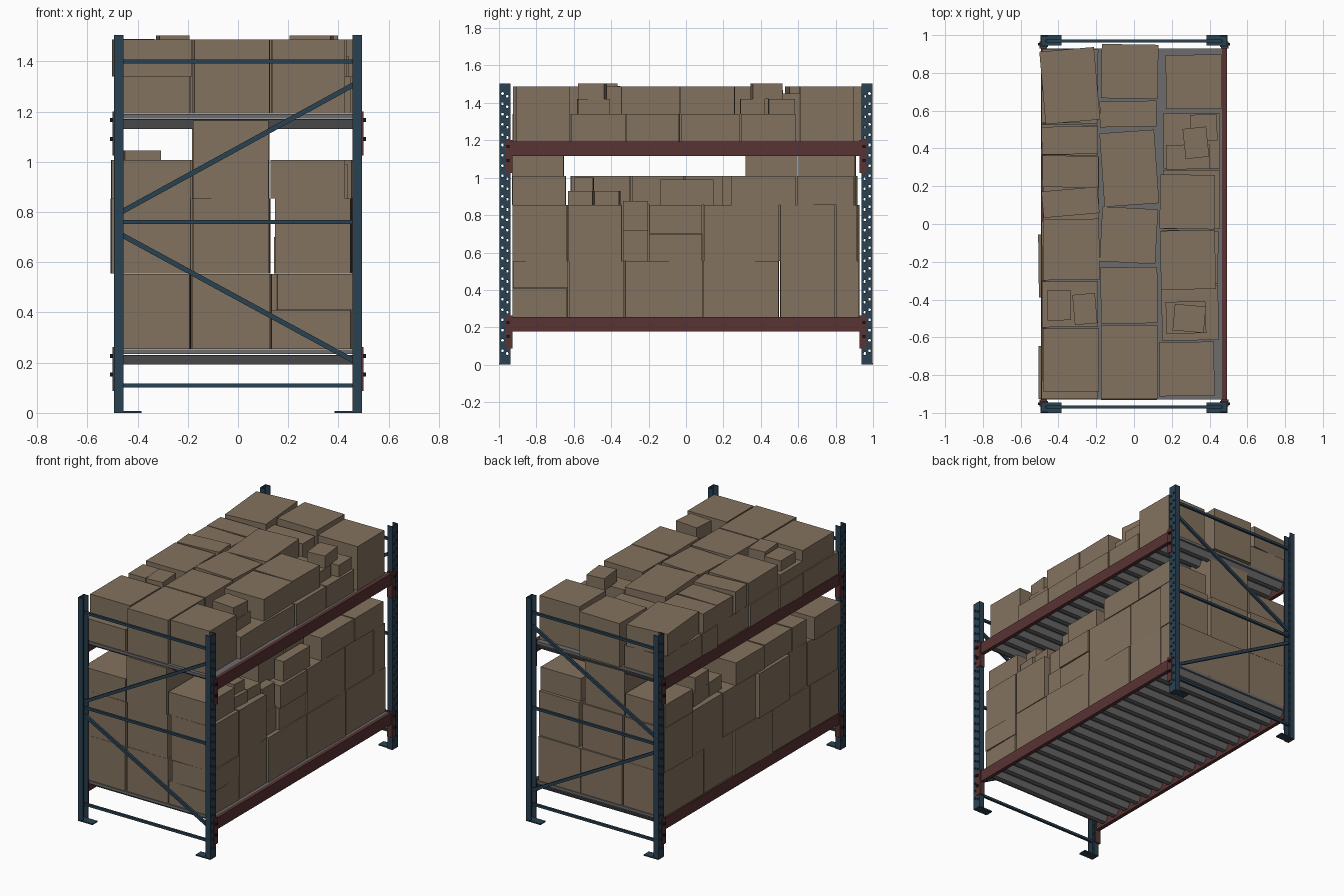
import bpy
import bmesh
import math
import random
from mathutils import Matrix, Vector

random.seed(4)

default_cube = bpy.data.objects.get("Cube")
if default_cube:
    bpy.data.objects.remove(default_cube, do_unlink=True)


def make_material(name, colour):
    material = bpy.data.materials.new(name)
    material.use_nodes = True
    material.diffuse_color = (*colour, 1)
    shader = material.node_tree.nodes["Principled BSDF"]
    shader.inputs["Base Color"].default_value = (*colour, 1)
    shader.inputs["Roughness"].default_value = 0.8
    return material


CARDBOARD = make_material("cardboard brown", (0.23, 0.17, 0.115))
BLUE = make_material("frame blue", (0.023, 0.053, 0.083))
RED = make_material("beam red", (0.1, 0.033, 0.033))
GREY = make_material("deck grey", (0.15, 0.15, 0.155))
DARK = make_material("bolt black", (0.012, 0.012, 0.015))


def add_object(name, bm, material, mirror=""):
    """Turn a bmesh into an object, mirrored about the given axes."""
    mesh = bpy.data.meshes.new(name)
    bmesh.ops.recalc_face_normals(bm, faces=bm.faces)
    bm.to_mesh(mesh)
    bm.free()
    mesh.materials.append(material)
    obj = bpy.data.objects.new(name, mesh)
    bpy.context.scene.collection.objects.link(obj)
    if mirror:
        modifier = obj.modifiers.new("Mirror", "MIRROR")
        modifier.use_axis = [axis in mirror for axis in "xyz"]
        modifier.use_mirror_merge = False
    return obj


def add_block(bm, x, y, z, turn=None):
    """Add a block that spans the given (low, high) ranges."""
    centre = Vector([sum(span) / 2 for span in (x, y, z)])
    size = [span[1] - span[0] for span in (x, y, z)]
    matrix = Matrix.Translation(centre) @ (turn or Matrix()) @ Matrix.Diagonal((*size, 1))
    bmesh.ops.create_cube(bm, size=1, matrix=matrix)


def block(name, x, y, z, material, mirror=""):
    bm = bmesh.new()
    add_block(bm, x, y, z)
    return add_object(name, bm, material, mirror)


def extrude_outline(points, offset):
    """Extrude a closed outline of points along an offset vector."""
    bm = bmesh.new()
    face = bm.faces.new([bm.verts.new(p) for p in points])
    new = bmesh.ops.extrude_face_region(bm, geom=[face])["geom"]
    moved = [v for v in new if isinstance(v, bmesh.types.BMVert)]
    bmesh.ops.translate(bm, verts=moved, vec=offset)
    return bm


# Upright posts: perforated channels that open toward the middle of the rack
POST_HEIGHT = 1.505
inner, outer, near, far, wall = 0.456, 0.494, 0.938, 0.998, 0.006
channel = [(inner, near), (outer, near), (outer, far), (inner, far),
           (inner, far - wall), (outer - wall, far - wall),
           (outer - wall, near + wall), (inner, near + wall)]
bm = extrude_outline([(x, y, 0) for x, y in channel], (0, 0, POST_HEIGHT))
post = add_object("upright_posts", bm, BLUE)

bm = bmesh.new()
for step in range(26):
    for y, rise in ((0.956, 0), (0.981, 0.015)):
        place = Matrix.Translation((outer, y, 0.06 + step * 0.055 + rise))
        bmesh.ops.create_cone(bm, cap_ends=True, segments=6, radius1=0.008, radius2=0.008,
                              depth=0.04, matrix=place @ Matrix.Rotation(math.pi / 2, 4, "Y"))
cutter = add_object("hole_cutter", bm, BLUE)
cutter.hide_render = True
boolean = post.modifiers.new("Holes", "BOOLEAN")
boolean.object = cutter
boolean.solver = "EXACT"
bpy.context.view_layer.objects.active = post
bpy.ops.object.modifier_apply(modifier=boolean.name)
bpy.data.objects.remove(cutter, do_unlink=True)
mirror = post.modifiers.new("Mirror", "MIRROR")
mirror.use_axis = (True, True, False)
mirror.use_mirror_merge = False

block("foot_plates", (0.385, outer), (0.945, 1), (0, 0.008), BLUE, "xy")


# End frame bracing: three level bars and two diagonals at each end
def brace(name, low, high, thickness):
    start, end = Vector((-0.465, 0, low)), Vector((0.465, 0, high))
    run = end - start
    middle = (low + high) / 2
    turn = Matrix.Rotation(-math.atan2(run.z, run.x), 4, "Y")
    half = thickness / 2
    bm = bmesh.new()
    add_block(bm, (-run.length / 2, run.length / 2), (-0.977, -0.961),
              (middle - half, middle + half), turn)
    add_object(name, bm, BLUE, "y")


for label, height in (("lower", 0.11), ("middle", 0.76), ("upper", 1.4)):
    brace(label + "_level_brace", height, height, 0.016)
brace("lower_diagonal_brace", 0.71, 0.205, 0.02)
brace("upper_diagonal_brace", 0.8, 1.31, 0.02)

# Shelves: beams, end connectors, bolts, a flat deck and its corrugated underside
RIBS = 17
for label, z in (("lower", 0.177), ("upper", 1.116)):
    block(label + "_beams", (0.466, 0.492), (-0.935, 0.935), (z, z + 0.077), RED, "x")
    block(label + "_connector_plates", (outer, 0.499), (0.928, 0.966),
          (z - 0.09, z + 0.085), RED, "xy")
    block(label + "_connector_returns", (0.46, 0.499), (0.928, 0.936),
          (z - 0.09, z + 0.085), RED, "xy")
    bm = bmesh.new()
    for rise in (-0.025, 0.05):
        add_block(bm, (0.49, 0.509), (0.945, 0.959), (z + rise - 0.008, z + rise + 0.008))
    add_object(label + "_connector_bolts", bm, DARK, "xy")
    block(label + "_deck_sheet", (-0.465, 0.465), (-0.93, 0.93), (z + 0.057, z + 0.075), GREY)

    bottom, top, pitch, sheet = z + 0.019, z + 0.054, 1.84 / RIBS, 0.004
    profile = []
    for rib in range(RIBS):
        y = -0.92 + rib * pitch
        profile += [(y, top), (y + pitch * 0.3, top),
                    (y + pitch * 0.5, bottom), (y + pitch * 0.8, bottom)]
    profile.append((0.92, top))
    outline = profile + [(y, h - sheet) for y, h in reversed(profile)]
    bm = extrude_outline([(-0.465, y, h) for y, h in outline], (0.93, 0, 0))
    add_object(label + "_corrugated_deck", bm, GREY)


# Cartons: rows of boxes described by their cuts along the length
def carton(name, x, y, z, yaw=0):
    bm = bmesh.new()
    add_block(bm, x, y, z, Matrix.Rotation(math.radians(yaw), 4, "Z"))
    add_object(name, bm, CARDBOARD)


def row(name, x, z, cuts, wobble=1):
    for number, (start, end) in enumerate(zip(cuts, cuts[1:]), 1):
        shift = random.uniform(-0.006, 0.006)
        carton(f"{name}_{number}", (x[0] + shift, x[1] + shift),
               (start + 0.004, end - 0.004), z, random.uniform(-wobble, wobble))


right, centre, left = (-0.485, -0.188), (-0.178, 0.122), (0.15, 0.45)
left_wide = (0.135, 0.45)
first, second, third = (0.254, 0.554), (0.555, 0.854), (0.855, 1.008)

# Lower shelf, bottom two layers
row("right_first_layer", right, first, (-0.93, -0.63, -0.23, 0.18, 0.5, 0.93))
row("centre_first_layer", (-0.18, 0.128), first, (-0.93, -0.53, -0.2, 0.1, 0.5, 0.93))
row("left_first_layer", left_wide, first, (-0.63, -0.33, 0.09, 0.5, 0.8, 0.93))
row("left_front_low", left_wide, (first[0], 0.408), (-0.93, -0.63))
row("left_front_high", left, (0.41, first[1]), (-0.93, -0.63))
row("right_second_front", right, second, (-0.93, -0.6, -0.39))
row("right_second_wide", (-0.51, -0.19), second, (-0.39, -0.05))
row("right_second_back", right, second, (-0.05, 0.3, 0.62, 0.93))
row("centre_second_layer", centre, second, (-0.93, -0.64, -0.24, 0.16, 0.6, 0.92))
row("left_second_front", left, second, (-0.93, -0.63, -0.34))
row("left_second_back", left, second, (0.09, 0.5, 0.8, 0.92))
row("left_second_low", left, (0.555, 0.7), (-0.2, 0.09))
row("left_second_high", left, (0.702, second[1]), (-0.2, 0.09))
row("left_gap_low", (0.28, 0.43), (0.555, 0.72), (-0.34, -0.2))
row("left_gap_high", (0.3, 0.42), (0.72, 0.875), (-0.34, -0.2))

# Lower shelf, loose top layer
row("right_third_front", (-0.5, -0.185), third, (-0.93, -0.64))
row("right_third_layer", right, third, (-0.6, -0.44, -0.14, 0.17))
row("right_small_low", (-0.45, -0.3), (0.855, 0.95), (0.25, 0.4, 0.58), 4)
row("right_small_high", (-0.455, -0.31), (0.95, 1.045), (0.4, 0.56), 3)
row("right_third_back", right, third, (0.62, 0.92))
row("centre_tall_front", centre, (0.855, 1.165), (-0.935, -0.65), 0.3)
row("centre_third_layer", centre, third, (-0.62, -0.3, 0, 0.3))
row("centre_tall_back", centre, (0.855, 1.165), (0.315, 0.6, 0.91))
row("left_third_front", (0.125, 0.42), third, (-0.93, -0.64))
row("left_small_low", (0.28, 0.42), (0.855, 0.93), (-0.63, -0.49, -0.35), 5)
row("left_small_high", (0.28, 0.39), (0.93, 1), (-0.6, -0.49), 5)
row("left_third_inner", (0.14, 0.36), third, (-0.29, -0.01, 0.2))
row("left_third_outer", (0.37, 0.44), (0.855, 0.99), (-0.14, 0.15))
row("left_third_back", left, third, (0.24, 0.59, 0.9))

# Upper shelf, bottom layer
low, high = (1.193, 1.34), (1.341, 1.488)
full = (low[0], high[1])
row("right_upper_low", right, low, (-0.93, -0.55, -0.3, 0.02, 0.36, 0.53, 0.93))
row("left_upper_low", left, low, (-0.62, -0.32, -0.03, 0.29, 0.59))
row("left_upper_front", (0.13, 0.42), full, (-0.915, -0.62), 1.5)
row("left_upper_back", (0.165, 0.46), full, (0.605, 0.9))

# Upper shelf, top layer
carton("right_top_back", (-0.485, -0.195), (0.54, 0.925), high, 5)
row("right_top_narrow", right, (high[0], 1.47), (0.19, 0.365, 0.52))
carton("right_top_turned", right, (0.045, 0.185), high, 5)
row("right_top_middle", right, high, (-0.3, 0.03))
row("right_top_low", right, (high[0], 1.42), (-0.55, -0.3))
row("right_top_front", right, high, (-0.89, -0.55), 0.4)
carton("right_top_small", (-0.46, -0.335), (-0.51, -0.35), (1.42, 1.49), 1)
carton("right_top_small_turned", (-0.32, -0.2), (-0.53, -0.37), (1.42, 1.504), 5)
row("centre_top_front", centre, full, (-0.93, -0.53, -0.225))
carton("centre_top_middle", (-0.175, 0.12), (-0.205, 0.085), full, -3)
carton("centre_top_long", (-0.17, 0.12), (0.1, 0.49), full, 4)
row("centre_top_narrow", centre, (low[0], 1.45), (0.51, 0.655))
row("centre_top_back", centre, full, (0.66, 0.955))
row("left_top_middle", (0.135, 0.425), high, (-0.35, -0.03, 0.265))
carton("left_top_base", (0.17, 0.38), (-0.58, -0.41), (high[0], 1.42), 2)
carton("left_top_small", (0.21, 0.375), (-0.57, -0.43), (1.42, 1.504), -5)
carton("left_top_back_base", (0.17, 0.4), (0.29, 0.42), (high[0], 1.42), 1)
carton("left_top_back_side", (0.3, 0.44), (0.44, 0.58), (high[0], 1.42), 2)
carton("left_top_back_small", (0.265, 0.39), (0.35, 0.51), (1.42, 1.504), 6)
